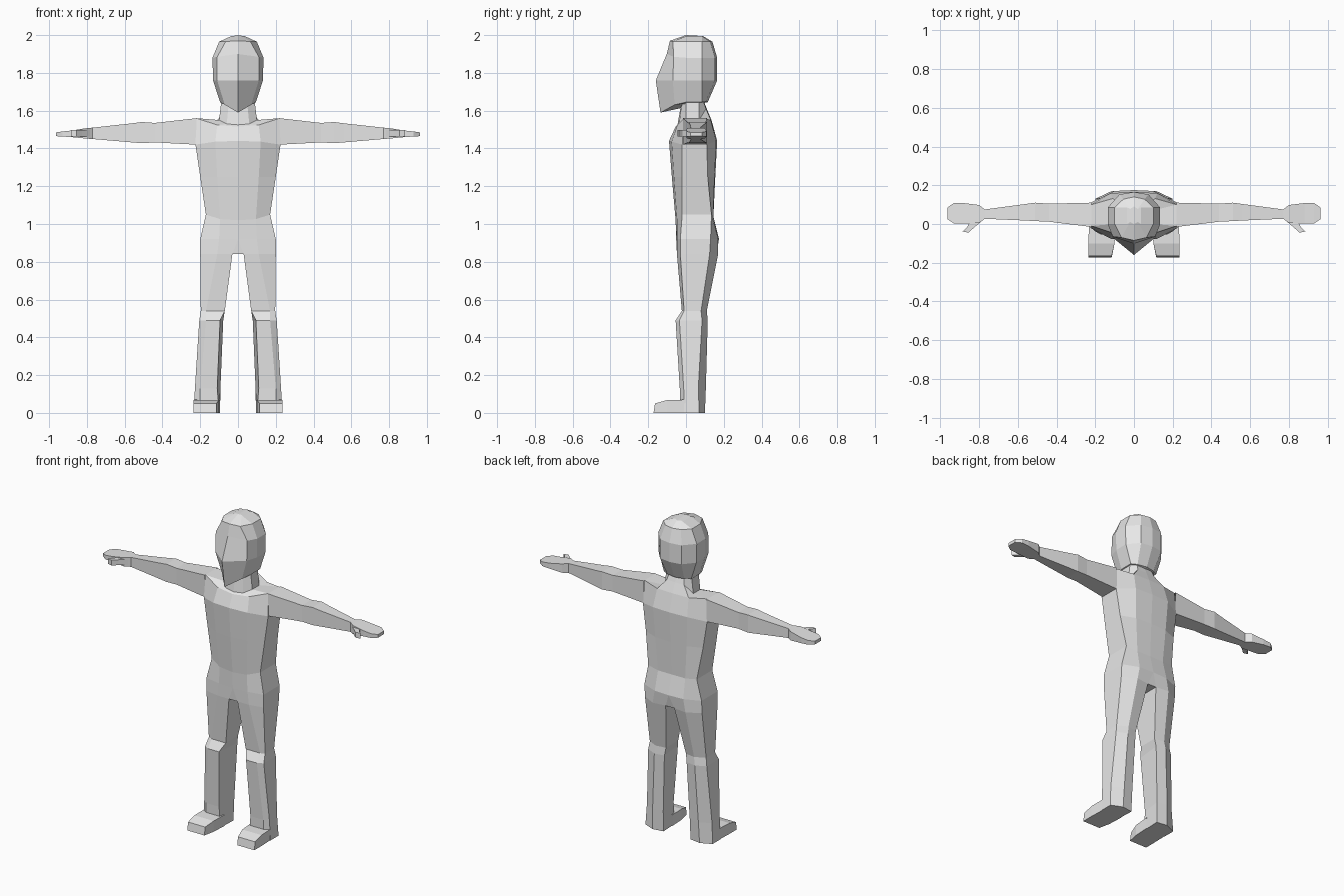
import bpy, bmesh

grey = bpy.data.materials.new("plain grey")
grey.diffuse_color = (0.8, 0.8, 0.8, 1)


def loft(bm, rings, closed):
    """Skin a list of rings of points; returns the rings as vertices."""
    vs = [[bm.verts.new(p) for p in r] for r in rings]
    for a, b in zip(vs, vs[1:]):
        n = len(a)
        for i in range(n if closed else n - 1):
            j = (i + 1) % n
            bm.faces.new((a[i], a[j], b[j], b[i]))
    return vs


def finish(name, bm):
    """Mirror to the other side, weld and make a flat-shaded object."""
    bmesh.ops.mirror(bm, geom=bm.verts[:] + bm.edges[:] + bm.faces[:],
                     axis='X', merge_dist=0.0005)
    bmesh.ops.remove_doubles(bm, verts=bm.verts[:], dist=0.0005)
    bmesh.ops.recalc_face_normals(bm, faces=bm.faces[:])
    me = bpy.data.meshes.new(name)
    bm.to_mesh(me)
    bm.free()
    me.materials.append(grey)
    ob = bpy.data.objects.new(name, me)
    bpy.context.collection.objects.link(ob)


def half_ring(zf, zs, zb, xm, xo, yf, ysf, ysb, yb):
    """Half section: front centre, front, side front, side back, back, back centre."""
    return [(0, yf, zf), (xm, yf + 0.2 * (ysf - yf), zf + 0.2 * (zs - zf)),
            (xo, ysf, zs), (xo, ysb, zs),
            (xm, yb - 0.1 * (yb - ysb), zb), (0, yb, zb)]


def leg_ring(z, xif, xib, xm, xo, yf, ysf, ysb, yb):
    return [(xif, yf, z), (xm, yf, z), (xo, ysf, z),
            (xo, ysb, z), (0.5 * (xib + xo), yb, z), (xib, yb - 0.01, z)]


# Torso with neck, running into the legs
bm = bmesh.new()
torso = loft(bm, [half_ring(*r) for r in (
    (1.61, 1.68, 1.66, 0.05, 0.085, -0.03, 0.00, 0.07, 0.09),
    (1.525, 1.55, 1.61, 0.06, 0.10, -0.045, 0.00, 0.07, 0.11),
    (1.515, 1.56, 1.55, 0.11, 0.22, -0.055, -0.01, 0.10, 0.135),
    (1.44, 1.42, 1.44, 0.12, 0.225, -0.09, -0.02, 0.11, 0.165),
    (1.25, 1.25, 1.25, 0.11, 0.20, -0.075, -0.02, 0.115, 0.155),
    (1.02, 1.05, 1.04, 0.095, 0.17, -0.055, -0.02, 0.135, 0.145),
    (0.92, 0.92, 0.92, 0.10, 0.20, -0.052, -0.03, 0.13, 0.175))], False)
legs = loft(bm, [leg_ring(*r) for r in (
    (0.84, 0.03, 0.03, 0.11, 0.20, -0.048, -0.03, 0.125, 0.17),
    (0.54, 0.07, 0.07, 0.17, 0.197, -0.022, -0.01, 0.08, 0.11),
    (0.49, 0.095, 0.078, 0.17, 0.205, -0.055, -0.035, 0.085, 0.115),
    (0.13, 0.11, 0.093, 0.20, 0.228, -0.033, -0.012, 0.065, 0.105),
    (0.0, 0.10, 0.095, 0.205, 0.235, -0.03, -0.01, 0.07, 0.10))], True)
hip, thigh = torso[-1], legs[0]
for i in range(5):
    bm.faces.new((hip[i], hip[i + 1], thigh[i + 1], thigh[i]))
# Crotch bridge and soles
cf, cb = bm.verts.new((0, -0.048, 0.84)), bm.verts.new((0, 0.16, 0.84))
bm.faces.new((hip[0], thigh[0], cf))
bm.faces.new((hip[5], cb, thigh[5]))
bm.faces.new((thigh[0], thigh[5], cb, cf))
bm.faces.new(legs[-1])
finish("body_and_legs", bm)

# Feet: sections from ankle to toe (y, inner x, outer x, top z)
bm = bmesh.new()
foot = loft(bm, [[(a, y, 0), (b, y, 0), (b, y + s, h), (a, y + s, h)]
                 for y, a, b, h, s in ((0.0, 0.095, 0.232, 0.07, 0),
                                       (-0.10, 0.10, 0.235, 0.068, 0),
                                       (-0.172, 0.115, 0.235, 0.05, 0.008))], True)
bm.faces.new(foot[-1])
finish("feet", bm)

# Arms and flat hands: (x, front y, back y, bottom z, top z)
bm = bmesh.new()
arm = loft(bm, [[(x, f, lo), (x, b, lo), (x, b, hi), (x, f, hi)]
                for x, f, b, lo, hi in (
                    (0.22, -0.015, 0.11, 1.42, 1.56),
                    (0.44, 0.012, 0.105, 1.432, 1.535),
                    (0.51, 0.015, 0.11, 1.428, 1.54),
                    (0.56, 0.018, 0.103, 1.432, 1.533),
                    (0.77, 0.027, 0.075, 1.45, 1.51),
                    (0.80, 0.005, 0.098, 1.452, 1.508),
                    (0.88, 0.002, 0.108, 1.46, 1.495),
                    (0.93, 0.003, 0.108, 1.463, 1.49),
                    (0.963, 0.025, 0.085, 1.465, 1.485))], True)
bm.faces.new(arm[-1])
# Thumbs
thumb = loft(bm, [[(a, y, 1.463), (b, y2, 1.463), (b, y2, 1.497), (a, y, 1.497)]
                  for a, b, y, y2 in ((0.78, 0.85, 0.02, 0.005),
                                      (0.825, 0.862, -0.018, -0.018),
                                      (0.855, 0.885, -0.045, -0.038))], True)
bm.faces.new(thumb[-1])
finish("arms_and_hands", bm)

# Head with a ridged face running down to the chin
bm = bmesh.new()


def head_ring(z, zs, xm, ym, xo, yf, yb, xb):
    return [(0, yf, z), (xm, ym, 0.25 * z + 0.75 * zs), (xo, 0.0, zs),
            (xo, 0.085, zs), (xb, yb - 0.012, zs), (0, yb, zs)]


head = loft(bm, [head_ring(*r) for r in (
    (2.0, 1.995, 0.02, 0.01, 0.035, 0.0, 0.09, 0.02),
    (1.97, 1.965, 0.065, -0.07, 0.10, -0.085, 0.14, 0.055),
    (1.90, 1.88, 0.11, -0.065, 0.135, -0.102, 0.165, 0.075),
    (1.76, 1.76, 0.11, -0.07, 0.132, -0.16, 0.165, 0.075),
    (1.59, 1.645, 0.07, -0.06, 0.095, -0.135, 0.115, 0.06))], False)
bm.faces.new(head[0])
bm.faces.new(head[-1])
finish("head", bm)
